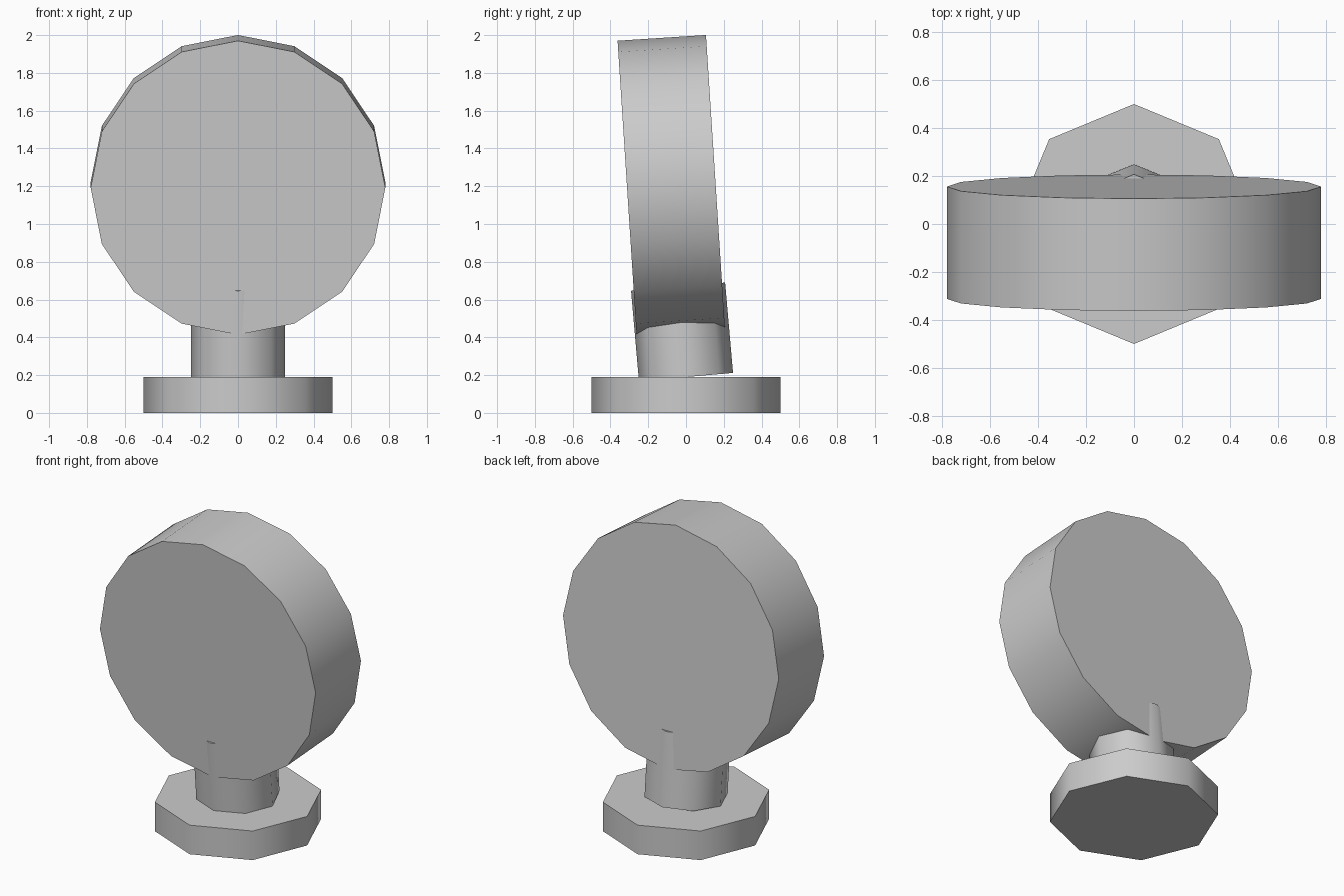
import bpy
from math import radians

default = bpy.data.objects.get("Cube")
if default:
    bpy.data.objects.remove(default, do_unlink=True)

# Single grey finish
grey = bpy.data.materials.new("plain grey")
grey.use_nodes = True
colour = (0.6, 0.6, 0.6, 1)
grey.diffuse_color = colour
grey.node_tree.nodes["Principled BSDF"].inputs["Base Color"].default_value = colour


def cylinder(name, sides, radius, depth, centre, tilt=0):
    """Capped cylinder tipped about the x axis, with smooth walls and sharp rims."""
    bpy.ops.mesh.primitive_cylinder_add(
        vertices=sides, radius=radius, depth=depth,
        location=centre, rotation=(radians(tilt), 0, 0))
    part = bpy.context.object
    part.name = name
    part.data.materials.append(grey)
    bpy.ops.object.shade_smooth_by_angle(angle=radians(60))
    return part


# Octagonal foot
cylinder("base", 8, 0.5, 0.19, (0, 0, 0.095))

# Short neck, leaning forward into the drum
cylinder("neck", 8, 0.25, 0.48, (0, -0.021, 0.429), tilt=5)

# Large upright drum, lying on its side and leaning forward
cylinder("drum", 16, 0.78, 0.469, (0, -0.078, 1.207), tilt=90 + 3.7)
